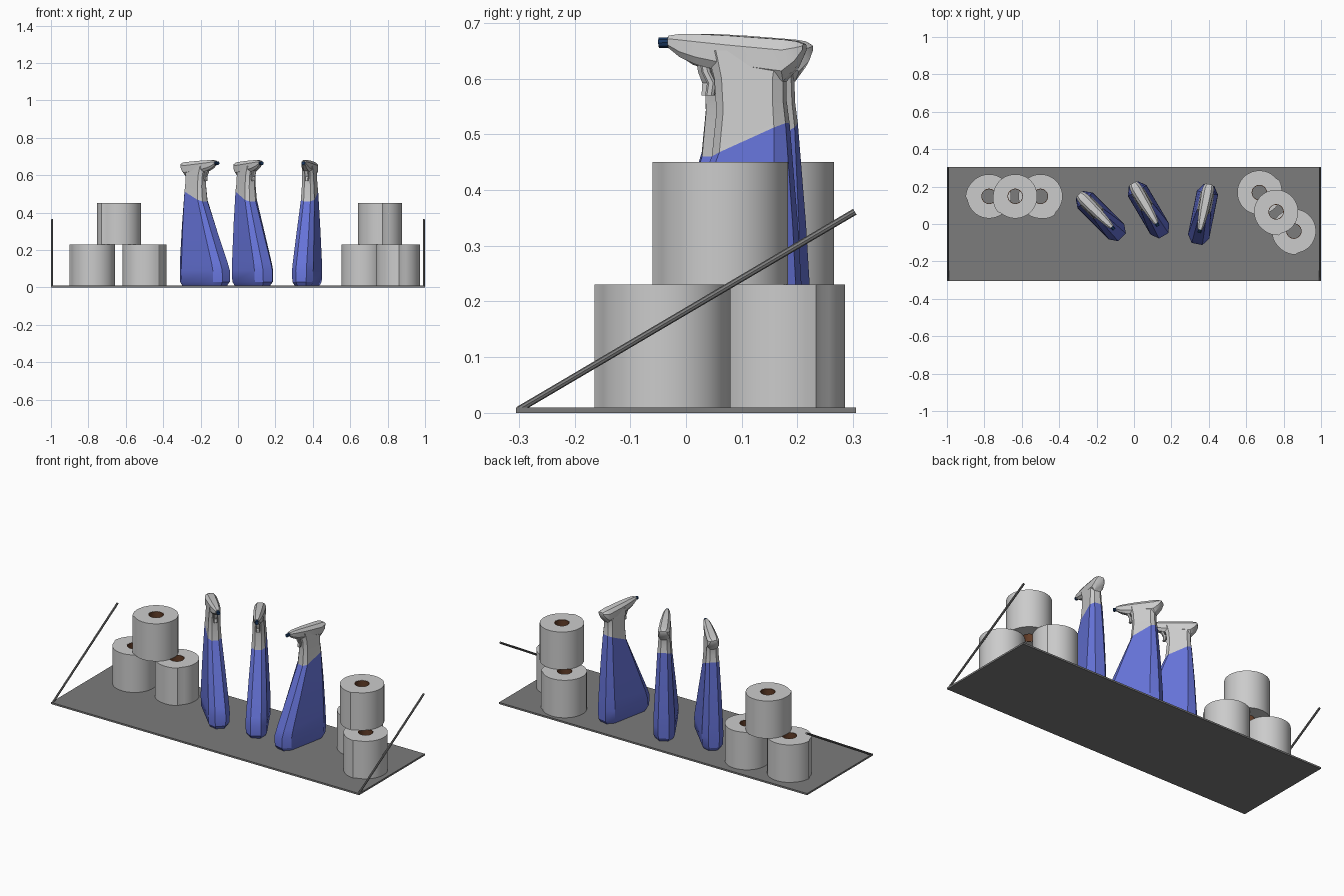
import bpy, bmesh, math
from mathutils import Vector

if "Cube" in bpy.data.objects:
    bpy.data.objects.remove(bpy.data.objects["Cube"])


def material(name, rgb):
    m = bpy.data.materials.new(name)
    m.diffuse_color = (*rgb, 1)
    m.use_nodes = True
    m.node_tree.nodes["Principled BSDF"].inputs["Base Color"].default_value = m.diffuse_color
    return m


BLUE = material("bottle_blue", (0.13, 0.17, 0.68))
NAVY = material("nozzle_navy", (0.01, 0.04, 0.12))
BROWN = material("cardboard", (0.12, 0.045, 0.02))
DARK = material("shelf_grey", (0.2, 0.2, 0.2))
PALE = material("paper_grey", (0.6, 0.6, 0.6))


def loft(rings, closed=False):
    """Mesh skinned over equal-length rings, capped unless the loop closes."""
    bm = bmesh.new()
    vs = [[bm.verts.new(p) for p in r] for r in rings]
    n = len(rings[0])
    pairs = list(zip(vs, vs[1:])) + ([(vs[-1], vs[0])] if closed else [])
    for a, b in pairs:
        for i in range(n):
            j = (i + 1) % n
            bm.faces.new((a[i], a[j], b[j], b[i]))
    if not closed:
        bm.faces.new(vs[0][::-1])
        bm.faces.new(vs[-1])
    bmesh.ops.recalc_face_normals(bm, faces=bm.faces)
    me = bpy.data.meshes.new("part")
    bm.to_mesh(me)
    bm.free()
    return me


def place(name, me, loc=(0, 0, 0), angle=0, mat=None, smooth=30):
    o = bpy.data.objects.new(name, me)
    bpy.context.collection.objects.link(o)
    o.location = loc
    o.rotation_euler.z = math.radians(angle)
    if mat and not me.materials:
        me.materials.append(mat)
    if smooth:
        bpy.ops.object.select_all(action='DESELECT')
        o.select_set(True)
        bpy.context.view_layer.objects.active = o
        bpy.ops.object.shade_smooth_by_angle(angle=math.radians(smooth))
    return o


def octagon(a0, a1, b0, b1, ca, cb):
    """Rectangle with chamfered corners."""
    return [(a0 + ca, b0), (a1 - ca, b0), (a1, b0 + cb), (a1, b1 - cb),
            (a1 - ca, b1), (a0 + ca, b1), (a0, b1 - cb), (a0, b0 + cb)]


def upright(sections):
    """Sections (z back, z front, back, front, half width); front is -y."""
    rings = []
    for zb, zf, ub, uf, w in sections:
        ring = octagon(-w, w, -uf, -ub, w * 0.5, (uf - ub) * 0.13)
        rings.append([(x, y, zf + (zb - zf) * (y + uf) / (uf - ub)) for x, y in ring])
    return loft(rings)


def rod(p, q, r, sides):
    """Straight bar between two points."""
    p, q = Vector(p), Vector(q)
    rot = (q - p).to_track_quat('Z', 'Y')
    circle = [rot @ Vector((r * math.cos(t), r * math.sin(t), 0))
              for t in (2 * math.pi * i / sides for i in range(sides))]
    return loft([[e + c for c in circle] for e in (p, q)])


# Shelf board and slanted side supports
board = [(-1, -0.305), (1, -0.305), (1, 0.305), (-1, 0.305)]
place("shelf_board", loft([[(x, y, z) for x, y in board] for z in (0, 0.01)]), mat=DARK, smooth=0)
for side, x in (("left", -0.994), ("right", 0.994)):
    place(side + "_support", rod((x, -0.3, 0.006), (x, 0.303, 0.361), 0.006, 8), mat=DARK)

# Spray bottle meshes
body = upright([(0.01, 0.01, -0.148, 0.145, 0.046), (0.03, 0.03, -0.16, 0.16, 0.056),
                (0.09, 0.09, -0.161, 0.16, 0.058), (0.16, 0.13, -0.159, 0.145, 0.056),
                (0.34, 0.30, -0.149, 0.07, 0.047), (0.52, 0.46, -0.135, 0.0, 0.037)])
neck = upright([(0.52, 0.46, -0.135, 0.0, 0.037), (0.56, 0.54, -0.13, -0.008, 0.033),
                (0.60, 0.60, -0.13, -0.004, 0.031), (0.65, 0.65, -0.14, 0.01, 0.028)])
head_sections = [(-0.166, 0.648, 0.662, 0.02), (-0.153, 0.62, 0.667, 0.028),
                 (-0.13, 0.595, 0.67, 0.032), (-0.03, 0.61, 0.677, 0.028),
                 (0.03, 0.625, 0.68, 0.022), (0.06, 0.638, 0.68, 0.018),
                 (0.082, 0.655, 0.677, 0.013)]
head = loft([[(x, -u, z) for x, z in octagon(-w, w, lo, hi, w * 0.45, (hi - lo) * 0.25)]
             for u, lo, hi, w in head_sections])
nozzle = rod((0, -0.075, 0.665), (0, -0.1, 0.664), 0.01, 10)
trigger_path = [(0.018, 0.635, 0.012), (0.014, 0.612, 0.012),
                (0.004, 0.592, 0.011), (0.008, 0.57, 0.009)]
trigger = loft([[(x, y, z) for x, y in octagon(-w, w, -u - 0.007, -u + 0.009, 0.004, 0.004)]
                for u, z, w in trigger_path])

# Three bottles, each turned differently
for i, (x, y, angle) in enumerate([(-0.177, 0.042, 45), (0.078, 0.075, 30.5), (0.369, 0.05, -11.5)], 1):
    for part, me, mat in (("body", body, BLUE), ("neck", neck, PALE), ("head", head, PALE),
                          ("nozzle", nozzle, NAVY), ("trigger", trigger, PALE)):
        place(f"bottle_{i}_{part}", me, (x, y, 0), angle, mat)


# Paper roll: outer wall swells into a loose sheet end at angle 0
N = 40
angles = [2 * math.pi * i / N for i in range(N)]
H = 0.22


def roll_ring(radius, z):
    return [(radius(i) * math.cos(a), radius(i) * math.sin(a), z) for i, a in enumerate(angles)]


def outer(i):
    return 0.118 + 0.008 * max(0, 1 - (N - 1 - i) / 5)


paper = loft([roll_ring(outer, 0), roll_ring(outer, H),
              roll_ring(lambda i: 0.041, H), roll_ring(lambda i: 0.041, 0)], closed=True)
core = loft([roll_ring(lambda i: 0.041, 0.001), roll_ring(lambda i: 0.041, H - 0.001),
             roll_ring(lambda i: 0.038, H - 0.001), roll_ring(lambda i: 0.038, 0.001)], closed=True)

# Two stacks of three rolls
rolls = [(-0.775, 0.148, 0.01, 190), (-0.5, 0.148, 0.01, -45), (-0.635, 0.148, 0.23, -130),
         (0.67, 0.168, 0.01, 40), (0.855, -0.038, 0.01, -78), (0.76, 0.065, 0.23, -75)]
for i, (x, y, z, angle) in enumerate(rolls, 1):
    place(f"roll_{i}_paper", paper, (x, y, z), angle, PALE)
    place(f"roll_{i}_core", core, (x, y, z), angle, BROWN)
